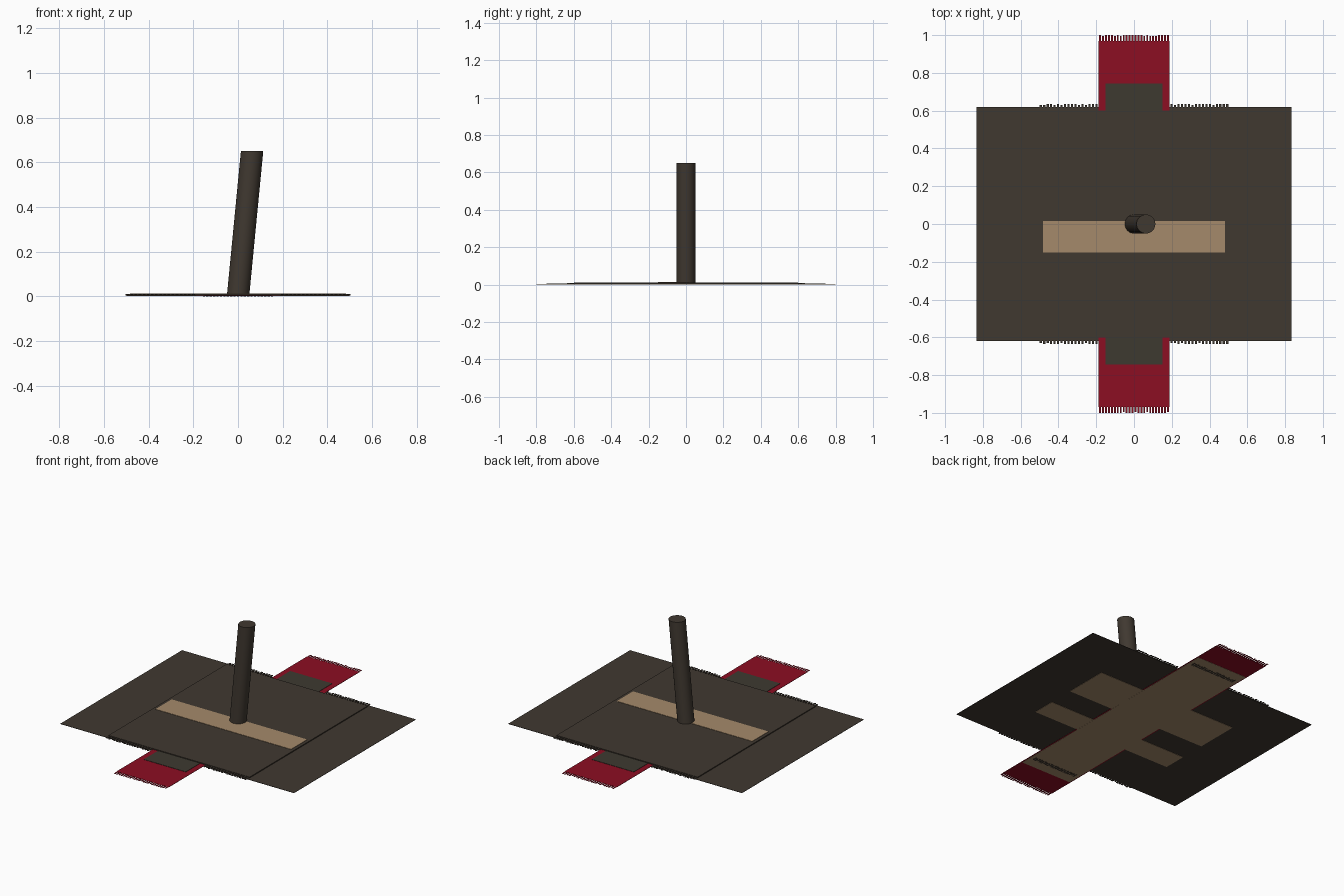
import bpy, bmesh, math, random
from mathutils import Matrix, Vector

if "Cube" in bpy.data.objects:
    bpy.data.objects.remove(bpy.data.objects["Cube"])

random.seed(4)


def material(name, rgb):
    m = bpy.data.materials.new(name)
    m.diffuse_color = (*rgb, 1)
    m.use_nodes = True
    m.node_tree.nodes["Principled BSDF"].inputs["Base Color"].default_value = m.diffuse_color
    return m


DARK = material("dark brown", (0.051, 0.040, 0.030))
OLIVE = material("olive grey", (0.047, 0.042, 0.030))
TAN = material("tan", (0.376, 0.254, 0.145))
RED = material("crimson", (0.262, 0.0044, 0.016))


def add_box(bm, x0, x1, y0, y1, z0, z1):
    mat = Matrix.Translation(((x0 + x1) / 2, (y0 + y1) / 2, (z0 + z1) / 2)) \
        @ Matrix.Diagonal((x1 - x0, y1 - y0, z1 - z0, 1))
    bmesh.ops.create_cube(bm, size=1, matrix=mat)


def finish(name, bm, mat):
    me = bpy.data.meshes.new(name)
    bm.to_mesh(me)
    bm.free()
    me.materials.append(mat)
    ob = bpy.data.objects.new(name, me)
    bpy.context.collection.objects.link(ob)
    return ob


def plate(name, mat, *bounds):
    bm = bmesh.new()
    add_box(bm, *bounds)
    return finish(name, bm, mat)


def fringe(name, mat, spans, y0, y1, z0, z1, pitch):
    """Rows of short threads on both the front and the back edge."""
    bm = bmesh.new()
    for a, b in spans:
        n = round((b - a) / pitch)
        for i in range(n):
            x = a + (i + 0.5) * (b - a) / n
            for s in (-1, 1):
                tip = s * (y1 - random.choice((0, 0, 0.006)))
                ya, yb = sorted((s * y0, tip))
                add_box(bm, x - pitch * 0.32, x + pitch * 0.32, ya, yb, z0, z1)
    return finish(name, bm, mat)


# Long red runner with tan backing and fringed ends
plate("runner", RED, -0.187, 0.187, -0.97, 0.97, 0.002, 0.004)
plate("runner_backing", TAN, -0.18, 0.18, -0.80, 0.80, 0.001, 0.002)
fringe("runner_fringe", RED, [(-0.187, 0.187)], 0.965, 1.0, 0.002, 0.004, 0.0155)
fringe("backing_fringe", DARK, [(-0.16, 0.16)], 0.705, 0.735, 0.0, 0.001, 0.0155)

# Narrow olive pad lying on the runner
plate("runner_pad", OLIVE, -0.15, 0.15, -0.745, 0.745, 0.004, 0.006)

for side, s in (("left", -1), ("right", 1)):
    # Wide side panel of the ground cloth
    x0, x1 = sorted((s * 0.187, s * 0.833))
    plate(side + "_cloth", DARK, x0, x1, -0.62, 0.62, 0.003, 0.005)
    # Tan patches under the cloth
    x0, x1 = sorted((s * 0.18, s * 0.50))
    plate(side + "_front_patch", TAN, x0, x1, -0.30, -0.15, 0.0015, 0.003)
    plate(side + "_back_patch", TAN, x0, x1, 0.015, 0.30, 0.0015, 0.003)

# Main mat with fringe and tan stripe
plate("mat", DARK, -0.503, 0.503, -0.60, 0.60, 0.005, 0.011)
fringe("mat_fringe", DARK, [(-0.503, -0.19), (0.19, 0.503)],
       0.598, 0.635, 0.005, 0.009, 0.018)
plate("mat_stripe", TAN, -0.483, 0.483, -0.15, 0.015, 0.011, 0.013)

# Leaning post: a sheared cylinder with level ends
bm = bmesh.new()
bmesh.ops.create_cone(bm, cap_ends=True, segments=32, radius1=0.05, radius2=0.05,
                      depth=0.645, matrix=Matrix.Translation((0, 0, 0.3275)))
for v in bm.verts:
    v.co.x += 0.063 * v.co.z / 0.65
post = finish("post", bm, DARK)
bpy.context.view_layer.objects.active = post
post.select_set(True)
bpy.ops.object.shade_smooth_by_angle(angle=math.radians(35))
